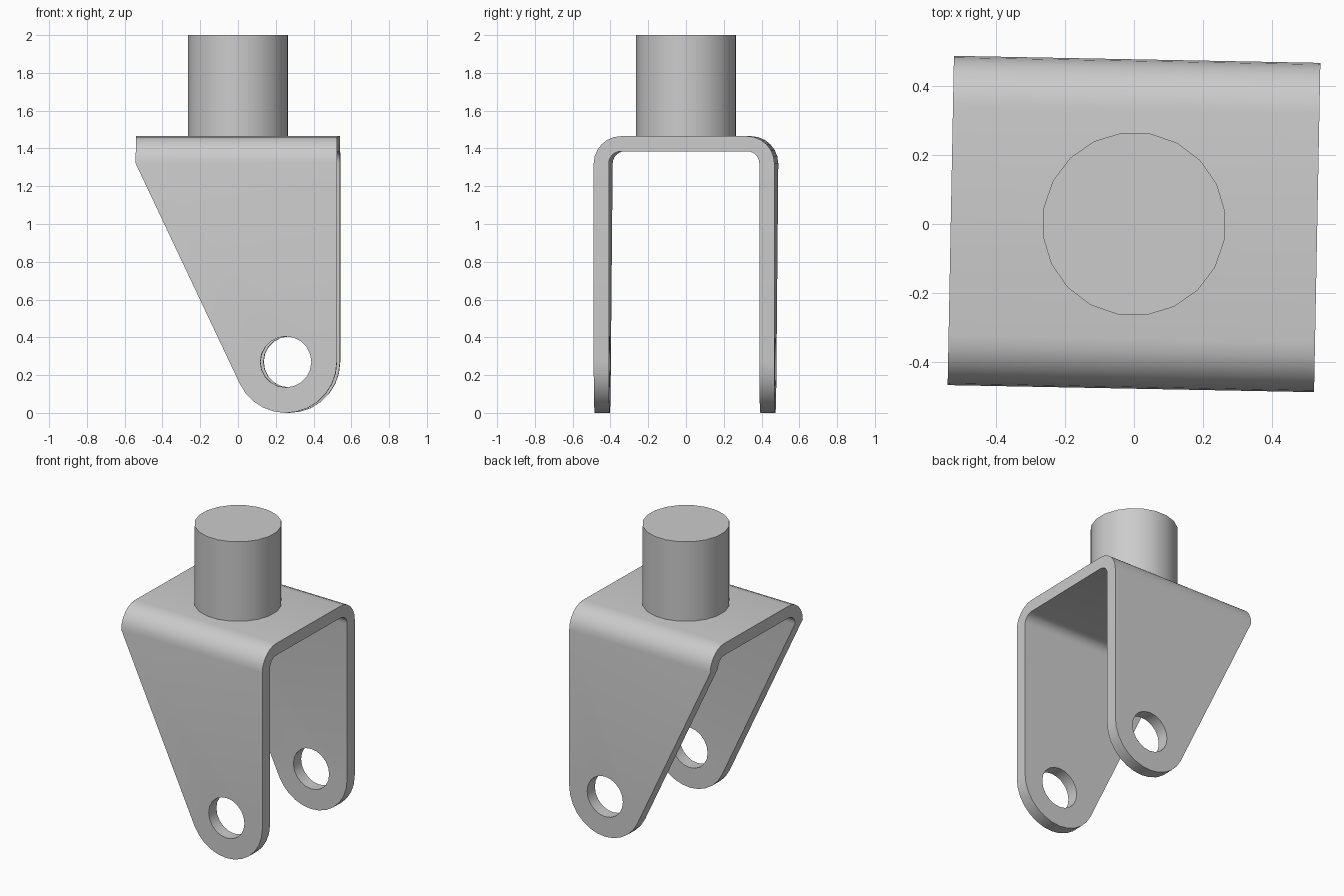
import bpy, bmesh
from math import radians, sin, cos, atan2, acos, hypot, pi
from mathutils import Matrix, Vector

cube = bpy.data.objects.get("Cube")
if cube:
    bpy.data.objects.remove(cube, do_unlink=True)

HALF_X, HALF_Y = 0.5325, 0.4785      # bracket half length and half width
TOP, THICK, BEND = 1.465, 0.08, 0.145
EYE_X, EYE_Z, EYE_R, HOLE_R = 0.2625, 0.27, 0.27, 0.135
TURN = Matrix.Rotation(radians(-1.1), 4, 'Z')

steel = bpy.data.materials.new("grey steel")
steel.use_nodes = True
steel.diffuse_color = (0.6, 0.6, 0.6, 1)
steel.node_tree.nodes["Principled BSDF"].inputs["Base Color"].default_value = (0.6, 0.6, 0.6, 1)


def arc(cx, cz, r, start, end, steps):
    return [(cx + r * cos(start + (end - start) * i / steps),
             cz + r * sin(start + (end - start) * i / steps)) for i in range(steps + 1)]


def prism(name, points, place, offset):
    """Extrude a flat outline; place maps each 2D point to 3D."""
    bm = bmesh.new()
    face = bm.faces.new([bm.verts.new(place(*p)) for p in points])
    grown = bmesh.ops.extrude_face_region(bm, geom=[face])["geom"]
    bmesh.ops.translate(bm, vec=Vector(offset),
                        verts=[g for g in grown if isinstance(g, bmesh.types.BMVert)])
    bmesh.ops.recalc_face_normals(bm, faces=bm.faces)
    mesh = bpy.data.meshes.new(name)
    bm.to_mesh(mesh)
    bm.free()
    mesh.materials.append(steel)
    obj = bpy.data.objects.new(name, mesh)
    bpy.context.collection.objects.link(obj)
    return obj


def activate(obj):
    bpy.ops.object.select_all(action='DESELECT')
    obj.select_set(True)
    bpy.context.view_layer.objects.active = obj


def cut(obj, cutter, operation):
    cutter.hide_render = True
    mod = obj.modifiers.new("cut", 'BOOLEAN')
    mod.operation, mod.object, mod.solver = operation, cutter, 'EXACT'
    activate(obj)
    bpy.ops.object.modifier_apply(modifier=mod.name)
    bpy.data.objects.remove(cutter, do_unlink=True)


# Bent plate: U-shaped section drawn across y and swept along x
by, bz = HALF_Y - BEND, TOP - BEND
outer = arc(by, bz, BEND, 0, pi / 2, 6)
inner = arc(by, bz, BEND - THICK, 0, pi / 2, 6)
right_side = [(HALF_Y, -0.1)] + outer
inside = [(HALF_Y - THICK, -0.1)] + inner
mirror = lambda pts: [(-y, z) for y, z in reversed(pts)]
section = right_side + mirror(right_side) + [(-y, z) for y, z in inside] + inside[::-1]
fork = prism("fork_bracket", section, lambda y, z: (-0.7, y, z), (1.4, 0, 0))

# Side silhouette: straight edge, rounded eye, slanted edge tangent to the eye
dx, dz = -HALF_X - EYE_X, bz - EYE_Z
tangent = atan2(dz, dx) + acos(EYE_R / hypot(dx, dz))
side = [(-HALF_X, bz), (-HALF_X, 1.6), (HALF_X, 1.6)]
side += arc(EYE_X, EYE_Z, EYE_R, 0, tangent - 2 * pi, 12)
cut(fork, prism("side_cutter", side, lambda x, z: (x, -1, z), (0, 2, 0)), 'INTERSECT')

# Axle holes through both legs
hole = arc(EYE_X, EYE_Z, HOLE_R, 0, 2 * pi, 20)[:-1]
cut(fork, prism("hole_cutter", hole, lambda x, z: (x, -1, z), (0, 2, 0)), 'DIFFERENCE')

# Round stem on top
ring = arc(0, 0, 0.267, radians(9), radians(369), 20)[:-1]
stem = prism("stem", ring, lambda x, y: (x, y, TOP), (0, 0, 2 - TOP))

for part in (fork, stem):
    part.data.transform(TURN)
    activate(part)
    bpy.ops.object.shade_smooth_by_angle(angle=radians(30))
